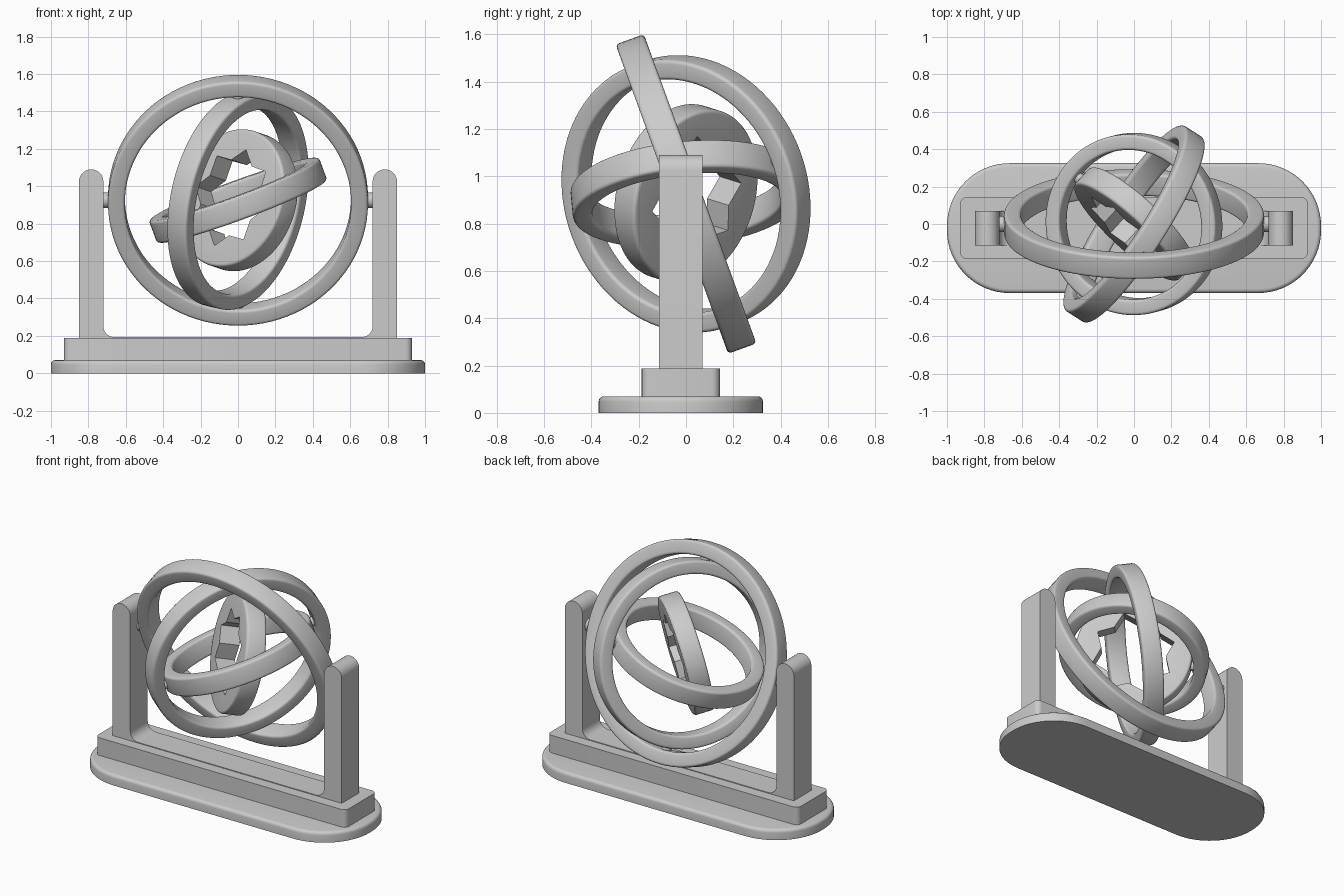
import bpy, bmesh
from math import sin, cos, pi, radians, tau
from mathutils import Vector, Matrix

if "Cube" in bpy.data.objects:
    bpy.data.objects.remove(bpy.data.objects["Cube"])

Y0 = -0.022                      # centre line of the stand
C = Vector((0, 0, 0.925))        # centre of all rings


def finish(name, bm, matrix=Matrix()):
    bmesh.ops.recalc_face_normals(bm, faces=bm.faces)
    me = bpy.data.meshes.new(name)
    bm.to_mesh(me)
    bm.free()
    ob = bpy.data.objects.new(name, me)
    bpy.context.collection.objects.link(ob)
    ob.matrix_world = matrix
    bpy.ops.object.select_all(action='DESELECT')
    ob.select_set(True)
    bpy.context.view_layer.objects.active = ob
    bpy.ops.object.shade_smooth_by_angle(angle=radians(32))
    return ob


def arc(cx, cy, r, a0, a1, n):
    return [(cx + r * cos(radians(a0 + (a1 - a0) * i / n)),
             cy + r * sin(radians(a0 + (a1 - a0) * i / n))) for i in range(n + 1)]


def rounded_rect(hx, hy, r, n):
    pts = []
    for sx, sy, a in ((1, 1, 0), (-1, 1, 90), (-1, -1, 180), (1, -1, 270)):
        pts += arc(sx * (hx - r), sy * (hy - r), r, a, a + 90, n)
    return pts


def prism(name, outline, z0, z1, matrix, bevel=0.0):
    """Extrude a flat outline, optionally rounding its top edge."""
    bm = bmesh.new()
    face = bm.faces.new([bm.verts.new((x, y, z0)) for x, y in outline])
    ext = bmesh.ops.extrude_face_region(bm, geom=[face], use_keep_orig=True)['geom']
    top = [g for g in ext if isinstance(g, bmesh.types.BMVert)]
    bmesh.ops.translate(bm, verts=top, vec=(0, 0, z1 - z0))
    if bevel:
        edges = [e for e in bm.edges if all(abs(v.co.z - z1) < 1e-5 for v in e.verts)]
        bmesh.ops.bevel(bm, geom=edges, offset=bevel, segments=4,
                        profile=0.5, affect='EDGES')
    return finish(name, bm, matrix)


def ring(name, outer, inner, half, normal, xdir, rin=0.016, rout=0.016, seg=96):
    """Sweep a section round an axis; inner is a radius function of the angle index."""
    bm = bmesh.new()
    loops = []
    for i in range(seg):
        a, ri = tau * i / seg, inner(i)
        sec = arc(outer - rout, half - rout, rout, 0, 90, 4)
        if rin:
            sec += arc(ri + rin, half - rin, rin, 90, 180, 4)
            sec += arc(ri + rin, rin - half, rin, 180, 270, 4)
        else:
            sec += [(ri, half), (ri, -half)]
        sec += arc(outer - rout, rout - half, rout, 270, 360, 4)
        loops.append([bm.verts.new((r * cos(a), r * sin(a), z)) for r, z in sec])
    n = len(loops[0])
    for i in range(seg):
        p, q = loops[i], loops[(i + 1) % seg]
        for j in range(n):
            k = (j + 1) % n
            bm.faces.new((p[j], q[j], q[k], p[k]))
    ydir = normal.cross(xdir)
    rot = Matrix((xdir, ydir, normal)).transposed().to_4x4()
    return finish(name, bm, Matrix.Translation(C) @ rot)


def pins(name, axis, r0, r1, radius):
    """A pair of pivot pins on opposite sides of the centre."""
    for side, s in (("a", 1), ("b", -1)):
        bm = bmesh.new()
        bmesh.ops.create_cone(bm, cap_ends=True, segments=24, radius1=radius,
                              radius2=radius, depth=r1 - r0)
        d = axis * s
        m = Matrix.Translation(C + d * (r0 + r1) / 2) @ d.to_track_quat('Z', 'Y').to_matrix().to_4x4()
        finish(name + "_" + side, bm, m)


# Base plate and plinth
shift = Matrix.Translation((0, Y0, 0))
prism("base_plate", rounded_rect(1.0, 0.347, 0.335, 16), 0, 0.07, shift, 0.022)
prism("plinth", rounded_rect(0.93, 0.165, 0.035, 5), 0.06, 0.188, shift)

# U-shaped bracket: floor, inner fillets and two round-topped posts
half = arc(0.66, 0.253, 0.06, -90, 0, 8)
half += arc(0.785, 1.025, 0.065, 180, 0, 16) + [(0.85, 0.1)]
outline = half + [(-x, z) for x, z in reversed(half)]
upright = Matrix.Translation((0, Y0, 0)) @ Matrix.Rotation(pi / 2, 4, 'X')
prism("post_bracket", outline, -0.0925, 0.0925, upright)

# Gimbal axes: each ring turns about an axis lying in the ring around it
X = Vector((1, 0, 0))
tilt, swing, pitch, roll = map(radians, (20, 55.7, 65.3, 30))
u = Vector((0, -sin(tilt), cos(tilt)))
n1 = Vector((0, cos(tilt), sin(tilt)))
v = X * cos(swing) + n1 * sin(swing)
n2 = n1 * cos(swing) - X * sin(swing)
n3 = u * sin(pitch) + n2 * cos(pitch)
t = n3.cross(v)
n4 = n3 * sin(roll) - v * cos(roll)

# Three plain rings
ring("outer_ring", 0.695, lambda i: 0.605, 0.0635, n1, X)
ring("second_ring", 0.588, lambda i: 0.503, 0.0635, n2, v)
ring("third_ring", 0.485, lambda i: 0.402, 0.0635, n3, v)

# Inner disc with an eight-pointed star opening
STAR_OUT, STAR_IN = 0.27, 0.21


def star(i):
    k = i % 12
    k = min(k, 12 - k) / 6
    a = Vector((STAR_OUT, 0))
    b = Vector((cos(pi / 8), sin(pi / 8))) * STAR_IN
    phi = k * pi / 8
    d = b - a
    return (a.x * d.y - a.y * d.x) / (cos(phi) * d.y - sin(phi) * d.x)


up = (Vector((0, 0, 1)) - n4 * n4.z).normalized()
right = up.cross(n4)
# eight points over 96 steps, one of them 13 degrees from the top
point = up * cos(radians(13)) + right * sin(radians(13))
ring("star_disc", 0.378, star, 0.0635, n4, point, rin=0)

# Pivot pins
pins("post_pin", X, 0.68, 0.74, 0.042)
pins("second_pin", u, 0.575, 0.615, 0.03)
pins("third_pin", v, 0.475, 0.515, 0.03)
pins("disc_pin", t, 0.365, 0.41, 0.03)
